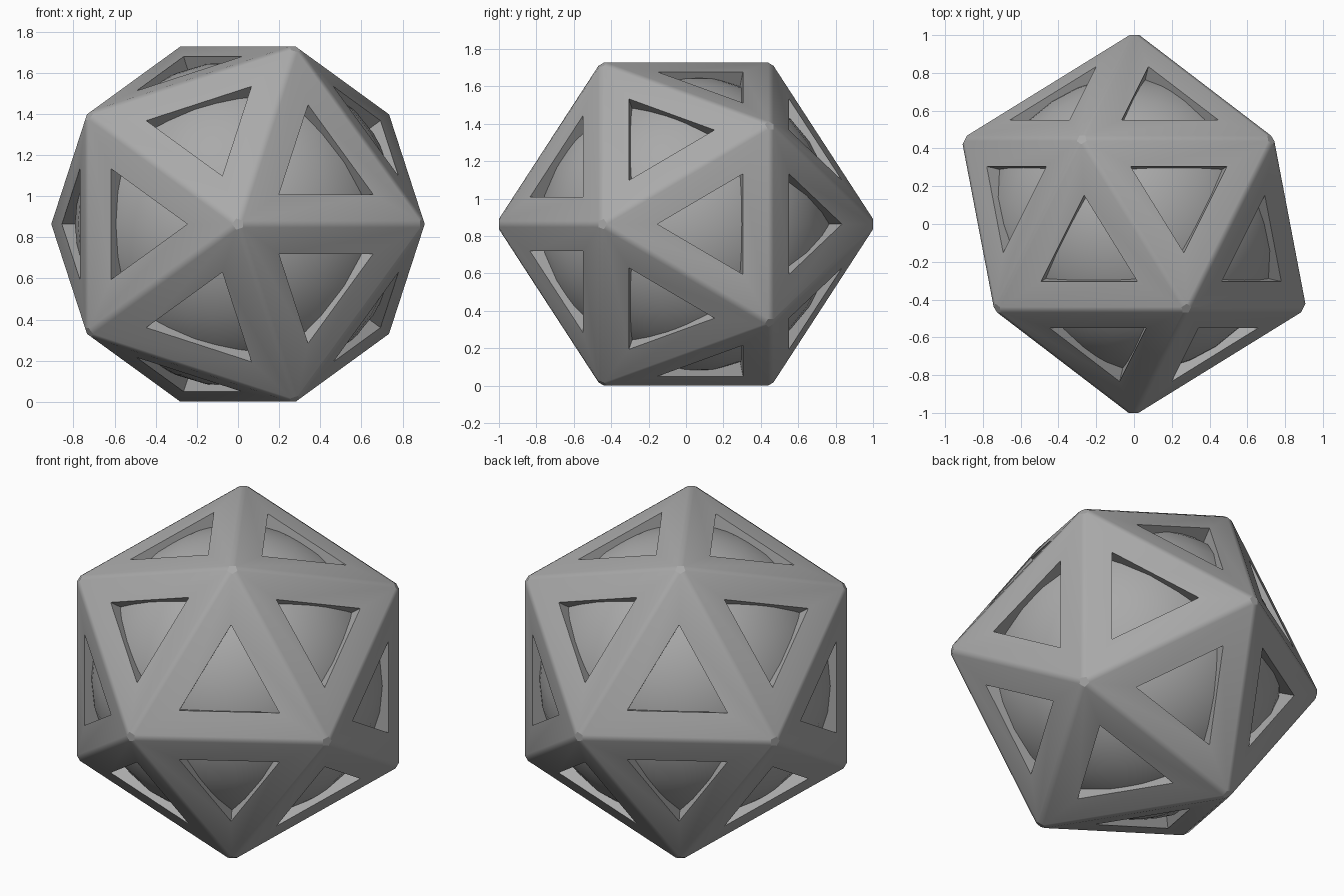
import bpy
import bmesh
from math import sin, cos, radians, sqrt
from mathutils import Vector

if "Cube" in bpy.data.objects:
    bpy.data.objects.remove(bpy.data.objects["Cube"], do_unlink=True)

RADIUS = 1.022        # corner radius before the edges are chamfered
CHAMFER = 0.018
FRAME = 0.137         # width of the flat frame around each window
CENTRE = Vector((0, 0, 0.864))

# One grey for everything
grey = bpy.data.materials.new("grey")
grey.use_nodes = True
grey.diffuse_color = (0.4, 0.4, 0.4, 1)
grey.node_tree.nodes["Principled BSDF"].inputs["Base Color"].default_value = (0.4, 0.4, 0.4, 1)


def finish(bm, name):
    mesh = bpy.data.meshes.new(name)
    bm.to_mesh(mesh)
    bm.free()
    mesh.materials.append(grey)
    obj = bpy.data.objects.new(name, mesh)
    bpy.context.collection.objects.link(obj)
    obj.location = CENTRE
    bpy.ops.object.select_all(action="DESELECT")
    bpy.context.view_layer.objects.active = obj
    obj.select_set(True)
    bpy.ops.object.shade_smooth_by_angle(angle=radians(30))
    return obj


# Twenty-sided shell: a pole front and back, and two staggered rings of five
bm = bmesh.new()
for side, start in ((-1, 0), (1, 36)):
    bm.verts.new((0, side * RADIUS, 0))
    for i in range(5):
        a = radians(start + 72 * i)
        bm.verts.new(Vector((2 * cos(a), side, 2 * sin(a))) * RADIUS / sqrt(5))
bmesh.ops.convex_hull(bm, input=bm.verts[:])
bmesh.ops.recalc_face_normals(bm, faces=bm.faces[:])
bmesh.ops.bevel(bm, geom=bm.edges[:], offset=CHAMFER, segments=1,
                profile=0.5, affect="EDGES")

# Triangular window sunk into each large face
windows = [f for f in bm.faces if len(f.verts) == 3 and f.calc_area() > 0.1]
bmesh.ops.inset_individual(bm, faces=windows, thickness=FRAME, use_even_offset=True)
sunk = bmesh.ops.extrude_discrete_faces(bm, faces=windows)["faces"]
for face in sunk:
    bmesh.ops.translate(bm, verts=face.verts[:], vec=face.normal * -0.12)
finish(bm, "windowed_shell")

# Ball showing through the windows
bm = bmesh.new()
bmesh.ops.create_uvsphere(bm, u_segments=32, v_segments=16, radius=0.793)
finish(bm, "inner_ball")
